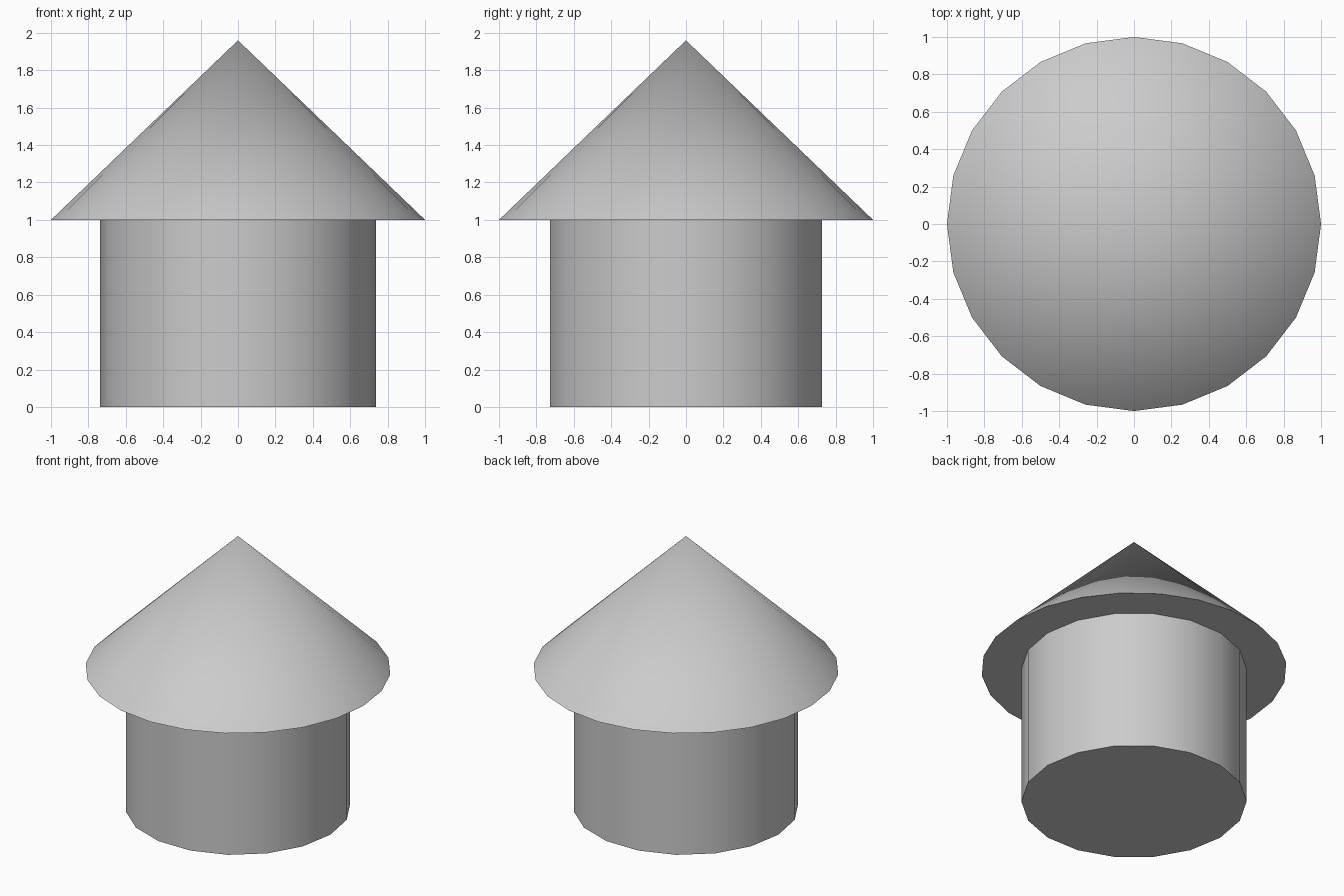
import bpy, math

if "Cube" in bpy.data.objects:
    bpy.data.objects.remove(bpy.data.objects["Cube"])


def finish(name):
    obj = bpy.context.object
    obj.name = name
    bpy.ops.object.transform_apply(location=True, rotation=True, scale=True)
    bpy.ops.object.shade_smooth_by_angle(angle=math.radians(40))
    return obj


# Round wall: 18 sides, corners on the x axis
WALL_H = 1.0
bpy.ops.mesh.primitive_cylinder_add(vertices=18, radius=0.737, depth=WALL_H,
                                    location=(0, 0, WALL_H / 2),
                                    rotation=(0, 0, math.pi / 2))
finish("round_wall")

# Conical roof with overhanging eaves and closed underside
ROOF_H = 0.96
bpy.ops.mesh.primitive_cone_add(vertices=24, radius1=1.0, radius2=0, depth=ROOF_H,
                                location=(0, 0, WALL_H + ROOF_H / 2))
finish("cone_roof")
